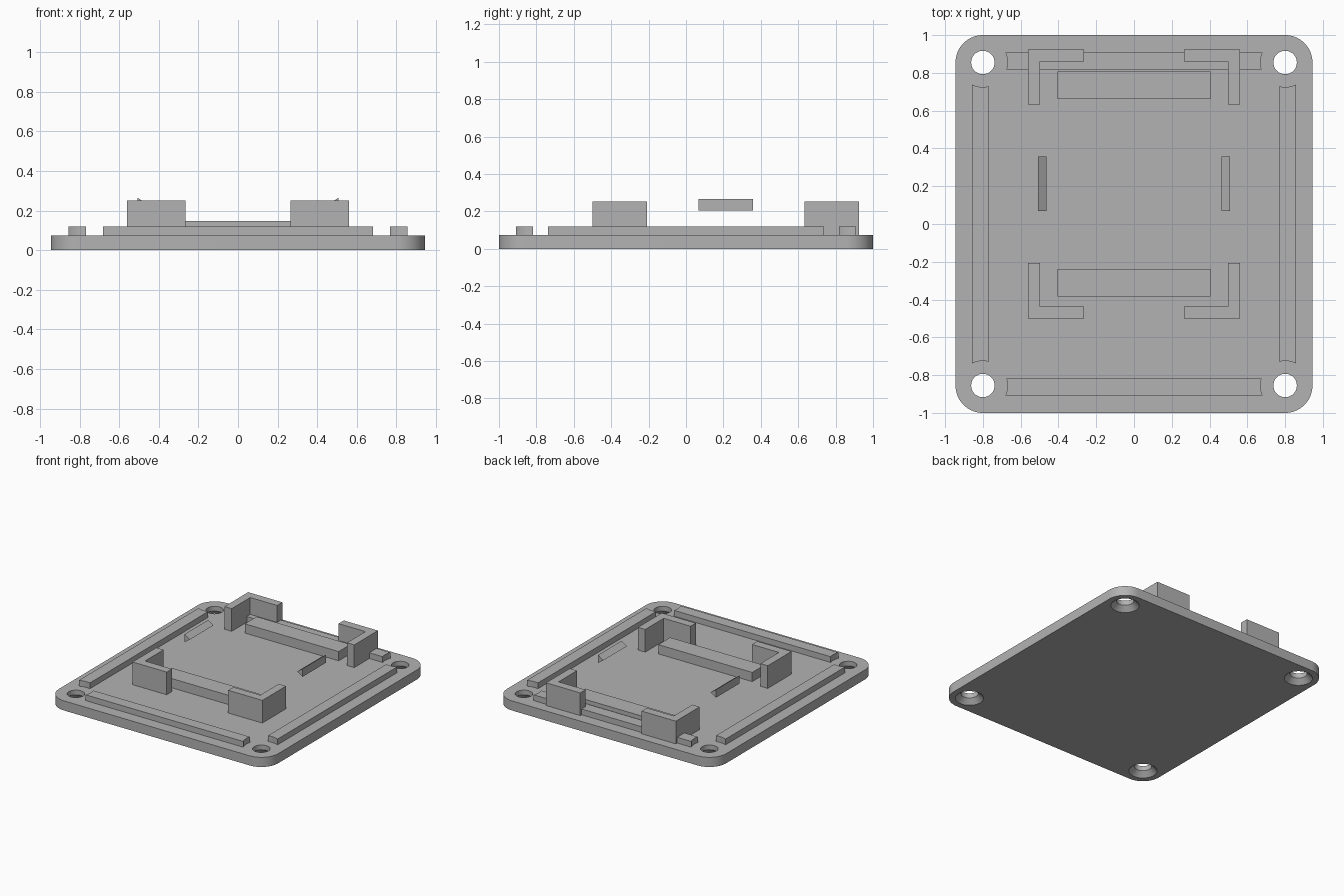
import bpy, bmesh
from math import pi, sin, cos, asin

if "Cube" in bpy.data.objects:
    bpy.data.objects.remove(bpy.data.objects["Cube"])

grey = bpy.data.materials.new("plain grey")
grey.use_nodes = True
COLOUR = (0.45, 0.45, 0.45, 1)
grey.diffuse_color = COLOUR
grey.node_tree.nodes["Principled BSDF"].inputs["Base Color"].default_value = COLOUR

HX, HY = 0.8, 0.855            # screw hole centre
THICK, RAIL_TOP = 0.075, 0.12
CORNERS = [(sx, sy) for sx in (-1, 1) for sy in (-1, 1)]
SIDES = {-1: "right", 1: "left"}
ENDS = {-1: "front", 1: "back"}


def finish(name, bm):
    bmesh.ops.recalc_face_normals(bm, faces=bm.faces[:])
    mesh = bpy.data.meshes.new(name)
    bm.to_mesh(mesh)
    bm.free()
    mesh.materials.append(grey)
    obj = bpy.data.objects.new(name, mesh)
    bpy.context.collection.objects.link(obj)
    return obj


def prism(name, points, start, depth):
    """Polygon of 3D points swept along the depth vector."""
    bm = bmesh.new()
    face = bm.faces.new([bm.verts.new(p) for p in points])
    swept = bmesh.ops.extrude_face_region(bm, geom=[face], use_keep_orig=True)
    moved = [v for v in swept["geom"] if isinstance(v, bmesh.types.BMVert)]
    bmesh.ops.translate(bm, verts=moved, vec=depth)
    bmesh.ops.translate(bm, verts=bm.verts[:], vec=start)
    return finish(name, bm)


def slab(name, outline, z0, z1):
    return prism(name, [(x, y, 0) for x, y in outline], (0, 0, z0), (0, 0, z1 - z0))


def select_only(obj):
    bpy.ops.object.select_all(action="DESELECT")
    obj.select_set(True)
    bpy.context.view_layer.objects.active = obj


# Base plate with rounded corners
R = 0.145
outline = []
for i, (sx, sy) in enumerate([(1, 1), (-1, 1), (-1, -1), (1, -1)]):
    for k in range(17):
        a = (i + k / 16) * pi / 2
        outline.append((sx * HX + R * cos(a), sy * HY + R * sin(a)))
plate = slab("base_plate", outline, 0, THICK)

# Countersunk screw holes, cut with one turned shape per corner
profile = [(0.11, -0.01), (0.062, 0.038), (0.062, 0.1)]
N = 40
for sx, sy in CORNERS:
    bm = bmesh.new()
    rings = [[bm.verts.new((sx * HX + r * cos(2 * pi * k / N),
                            sy * HY + r * sin(2 * pi * k / N), z)) for k in range(N)]
             for r, z in profile]
    for low, high in zip(rings, rings[1:]):
        for k in range(N):
            j = (k + 1) % N
            bm.faces.new((low[k], low[j], high[j], high[k]))
    bm.faces.new(rings[0][::-1])
    bm.faces.new(rings[-1])
    cutter = finish("hole_cutter", bm)
    cutter.hide_render = True
    mod = plate.modifiers.new("screw_hole", "BOOLEAN")
    mod.operation, mod.solver, mod.object = "DIFFERENCE", "EXACT", cutter
    select_only(plate)
    bpy.ops.object.modifier_apply(modifier=mod.name)
    bpy.data.objects.remove(cutter)
select_only(plate)
bpy.ops.object.shade_smooth_by_angle(angle=pi / 6)


# Edge rails, with ends hollowed around the screw holes
def rail_outline(centre, along, low, high, clear=0.13, steps=8):
    """Points as (across, along) for a strip between low and high."""
    a0, a1 = asin((low - centre) / clear), asin((high - centre) / clear)
    arc = [a0 + (a1 - a0) * k / steps for k in range(steps + 1)]
    end = [(centre + clear * sin(a), along - clear * cos(a)) for a in arc]
    return end + [(u, -v) for u, v in reversed(end)]


for s in (-1, 1):
    side = rail_outline(HX, HY, 0.768, 0.857)
    slab(SIDES[s] + "_rail", [(s * u, v) for u, v in side], THICK, RAIL_TOP)
    cross = rail_outline(HY, HX, 0.818, 0.908)
    slab(ENDS[s] + "_rail", [(v, s * u) for u, v in cross], THICK, RAIL_TOP)

# Corner brackets, raised support bars and side snap clips around the tray
MID = 0.2125
L_SHAPE = [(0.56, 0.7125), (0.265, 0.7125), (0.265, 0.648),
           (0.497, 0.648), (0.497, 0.42), (0.56, 0.42)]
for sx, sy in CORNERS:
    slab(f"{ENDS[sy]}_{SIDES[sx]}_bracket",
         [(sx * x, MID + sy * y) for x, y in L_SHAPE], THICK, 0.252)

for s in (-1, 1):
    y0, y1 = MID + s * 0.45, MID + s * 0.596
    slab(ENDS[s] + "_support_bar",
         [(-0.405, y0), (0.405, y0), (0.405, y1), (-0.405, y1)], THICK, 0.147)
    wedge = [(0.508, 0.204), (0.508, 0.266), (0.463, 0.235)]
    prism(SIDES[s] + "_snap_clip", [(s * x, 0, z) for x, z in wedge],
          (0, 0.068, 0), (0, 0.29, 0))
